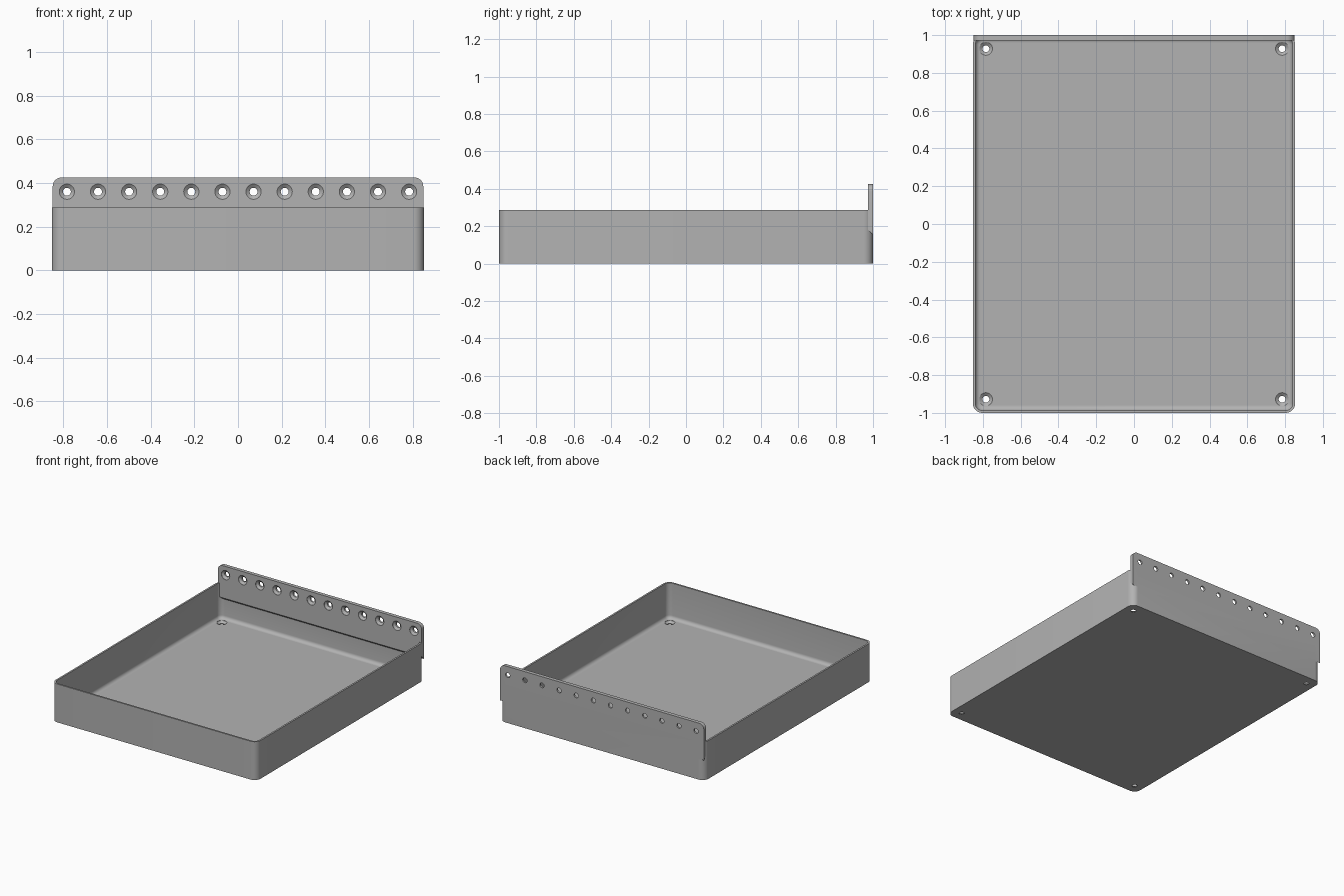
import bpy, bmesh
from math import pi, sin, cos
from mathutils import Matrix, Vector

cube = bpy.data.objects.get("Cube")
if cube:
    bpy.data.objects.remove(cube)

HX, HY, HEIGHT = 0.853, 1.0, 0.288       # tray half sizes and height
WALL, FLOOR, CORNER, FILLET = 0.013, 0.02, 0.05, 0.026
PLATE_FRONT, PLATE_TOP, PLATE_HALF = 0.972, 0.425, 0.849

grey = bpy.data.materials.new("plain grey")
grey.use_nodes = True
colour = (0.45, 0.45, 0.45, 1)
grey.diffuse_color = colour
grey.node_tree.nodes["Principled BSDF"].inputs["Base Color"].default_value = colour


def make_object(name, bm):
    bmesh.ops.recalc_face_normals(bm, faces=bm.faces)
    mesh = bpy.data.meshes.new(name)
    bm.to_mesh(mesh)
    bm.free()
    mesh.materials.append(grey)
    obj = bpy.data.objects.new(name, mesh)
    bpy.context.collection.objects.link(obj)
    return obj


def rounded_loop(bm, inset, z, steps=8):
    """Rounded rectangle of vertices, inset from the tray outline."""
    r = CORNER - inset
    loop = []
    for quarter, (sx, sy) in enumerate([(1, 1), (-1, 1), (-1, -1), (1, -1)]):
        for i in range(steps + 1):
            a = (quarter + i / steps) * pi / 2
            loop.append(bm.verts.new((sx * (HX - CORNER) + r * cos(a),
                                      sy * (HY - CORNER) + r * sin(a), z)))
    return loop


def bridge(bm, loops):
    for a, b in zip(loops, loops[1:]):
        n = len(a)
        for i in range(n):
            j = (i + 1) % n
            bm.faces.new((a[i], a[j], b[j], b[i]))


# Tray shell: outer wall, rim, inner wall and a fillet down to the floor
bm = bmesh.new()
section = [(0, 0), (0, HEIGHT), (WALL, HEIGHT)]
for i in range(7):
    a = i / 6 * pi / 2
    section.append((WALL + FILLET * (1 - cos(a)), FLOOR + FILLET * (1 - sin(a))))
loops = [rounded_loop(bm, inset, z) for inset, z in section]
bridge(bm, loops)
bm.faces.new(loops[0])
bm.faces.new(loops[-1])
tray = make_object("tray", bm)

# Back plate: sloped underside, rounded upper corners
bm = bmesh.new()
side = [(HY, 0.155), (HY, PLATE_TOP), (PLATE_FRONT, PLATE_TOP), (PLATE_FRONT, 0.183)]
ends = [[bm.verts.new((x, y, z)) for y, z in side] for x in (-PLATE_HALF, PLATE_HALF)]
bridge(bm, ends)
for end in ends:
    bm.faces.new(end)
upper = [e for e in bm.edges if all(v.co.z > 0.4 for v in e.verts)
         and abs(e.verts[0].co.x - e.verts[1].co.x) < 0.01]
bmesh.ops.bevel(bm, geom=upper, offset=0.04, segments=8, profile=0.5, affect='EDGES')
plate = make_object("back_plate", bm)

# Countersunk screw hole cutters
bm = bmesh.new()


def add_hole(position, axis, steps=32):
    """Countersink opening at position, drilled along axis."""
    turn = Vector((0, 0, 1)).rotation_difference(Vector(axis)).to_matrix().to_4x4()
    matrix = Matrix.Translation(position) @ turn
    rings = []
    for r, d in [(0.035, -0.02), (0.035, 0.002), (0.018, 0.015), (0.018, 0.06)]:
        rings.append([bm.verts.new(matrix @ Vector((r * cos(2 * pi * i / steps),
                                                    r * sin(2 * pi * i / steps), d)))
                      for i in range(steps)])
    bridge(bm, rings)
    bm.faces.new(rings[0])
    bm.faces.new(rings[-1])


for i in range(12):
    add_hole((-0.784 + i * 1.568 / 11, PLATE_FRONT, 0.36), (0, 1, 0))
for x in (-0.784, 0.784):
    for y in (-0.928, 0.928):
        add_hole((x, y, FLOOR), (0, 0, -1))
cutter = make_object("hole_cutter", bm)
cutter.hide_render = True

# Join plate to tray, drill the holes, then keep only the finished part
for helper, operation in ((plate, 'UNION'), (cutter, 'DIFFERENCE')):
    mod = tray.modifiers.new(operation.title(), 'BOOLEAN')
    mod.object = helper
    mod.operation = operation
    mod.solver = 'EXACT'
graph = bpy.context.evaluated_depsgraph_get()
finished = bpy.data.meshes.new_from_object(tray.evaluated_get(graph))
tray.modifiers.clear()
tray.data = finished
for helper in (plate, cutter):
    bpy.data.objects.remove(helper)

# Smooth rounded areas, keep sharp edges
for other in bpy.context.selected_objects:
    other.select_set(False)
tray.select_set(True)
bpy.context.view_layer.objects.active = tray
bpy.ops.object.shade_smooth_by_angle(angle=pi / 6)
